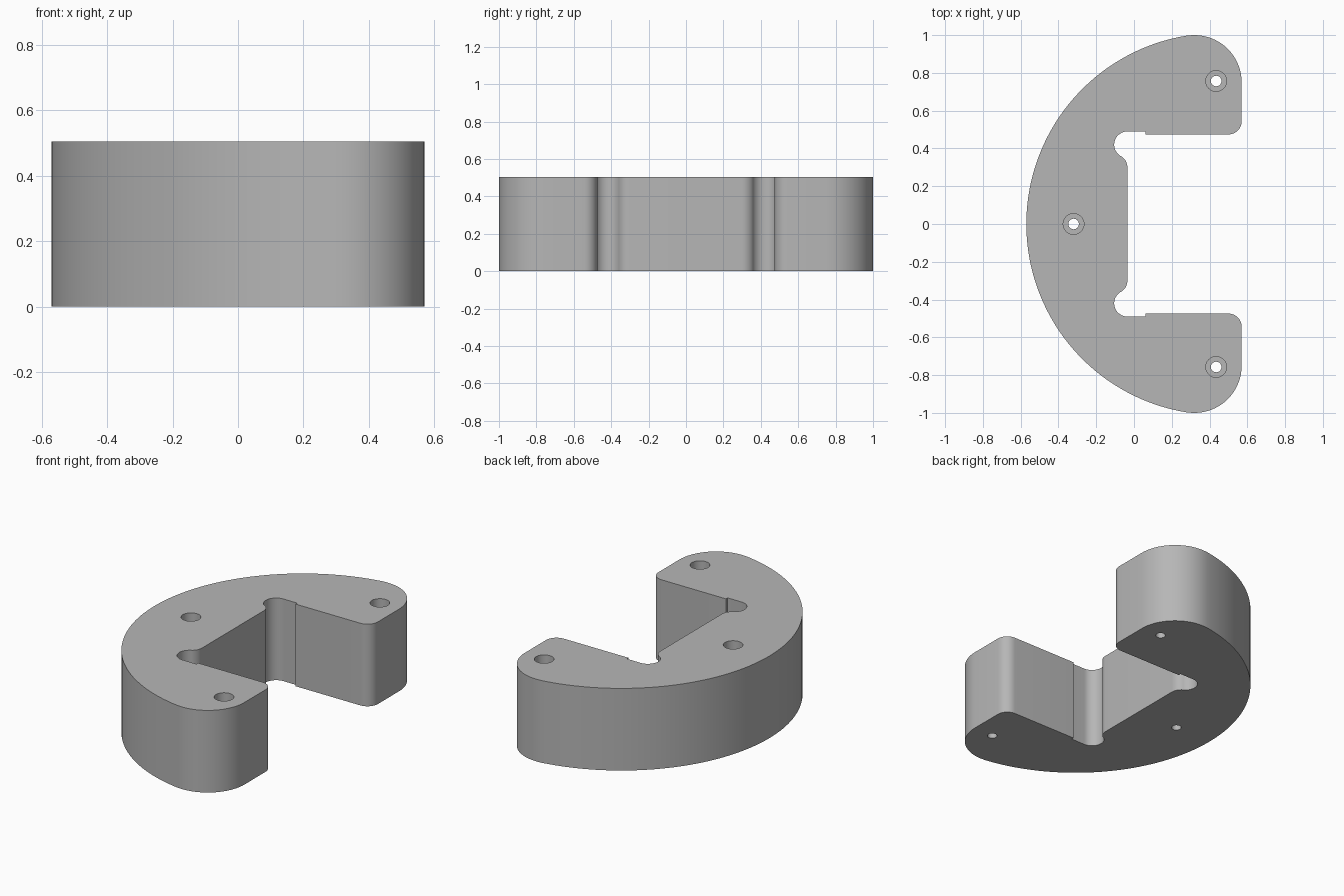
import bpy, bmesh
from math import sin, cos, atan2, radians, degrees

if "Cube" in bpy.data.objects:
    bpy.data.objects.remove(bpy.data.objects["Cube"])

HEIGHT = 0.505
HOLES = [(-0.32, 0), (0.435, 0.757), (0.435, -0.757)]
BORE, SHAFT, FLOOR = 0.055, 0.028, 0.25

grey = bpy.data.materials.new("plain grey")
grey.use_nodes = True
grey.diffuse_color = (0.47, 0.47, 0.47, 1)
grey.node_tree.nodes["Principled BSDF"].inputs["Base Color"].default_value = grey.diffuse_color


def arc(x, y, r, start, end, n):
    angles = [radians(start + (end - start) * i / n) for i in range(n + 1)]
    return [(x + r * cos(a), y + r * sin(a)) for a in angles]


def make_object(name, bm):
    bmesh.ops.recalc_face_normals(bm, faces=bm.faces)
    mesh = bpy.data.meshes.new(name)
    bm.to_mesh(mesh)
    bm.free()
    mesh.materials.append(grey)
    obj = bpy.data.objects.new(name, mesh)
    bpy.context.collection.objects.link(obj)
    return obj


# Half outline: outer sweep, rounded tip, inner jaw, corner relief
tip = degrees(atan2(0.75, 0.32 - 0.44))
half = arc(0.44, 0, 1.01, 180, tip, 40)
half += arc(0.32, 0.75, 0.25, tip, 0, 20)[1:]
half += arc(0.50, 0.544, 0.07, 0, -90, 10)
half += [(0.06, 0.474), (0.06, 0.49)]
half += arc(-0.035, 0.42, 0.07, 90, 240, 18)
half += arc(-0.105, 0.30, 0.07, 60, 0, 8)[1:]
outline = half + [(x, -y) for x, y in reversed(half[1:])]

# Extruded C-shaped body
bm = bmesh.new()
base = bm.faces.new([bm.verts.new((x, y, 0)) for x, y in outline])
new = bmesh.ops.extrude_face_region(bm, geom=[base])["geom"]
bmesh.ops.translate(bm, vec=(0, 0, HEIGHT),
                    verts=[v for v in new if isinstance(v, bmesh.types.BMVert)])
body = make_object("clamp_body", bm)

# Stepped screw holes
bm = bmesh.new()
profile = [(SHAFT, -0.1), (SHAFT, FLOOR), (BORE, FLOOR), (BORE, HEIGHT + 0.1)]
for hx, hy in HOLES:
    rings = [[bm.verts.new((x, y, z)) for x, y in arc(hx, hy, r, 0, 360, 32)[:-1]]
             for r, z in profile]
    for low, high in zip(rings, rings[1:]):
        for i in range(32):
            j = (i + 1) % 32
            bm.faces.new((low[i], low[j], high[j], high[i]))
    bm.faces.new(rings[0])
    bm.faces.new(rings[-1])
cutter = make_object("screw_hole_cutter", bm)
cutter.hide_render = True

cut = body.modifiers.new("Screw holes", "BOOLEAN")
cut.operation = "DIFFERENCE"
cut.solver = "EXACT"
cut.object = cutter

bpy.ops.object.select_all(action="DESELECT")
body.select_set(True)
bpy.context.view_layer.objects.active = body
bpy.ops.object.modifier_apply(modifier=cut.name)
bpy.data.objects.remove(cutter)
bpy.ops.object.shade_smooth_by_angle(angle=radians(30))
